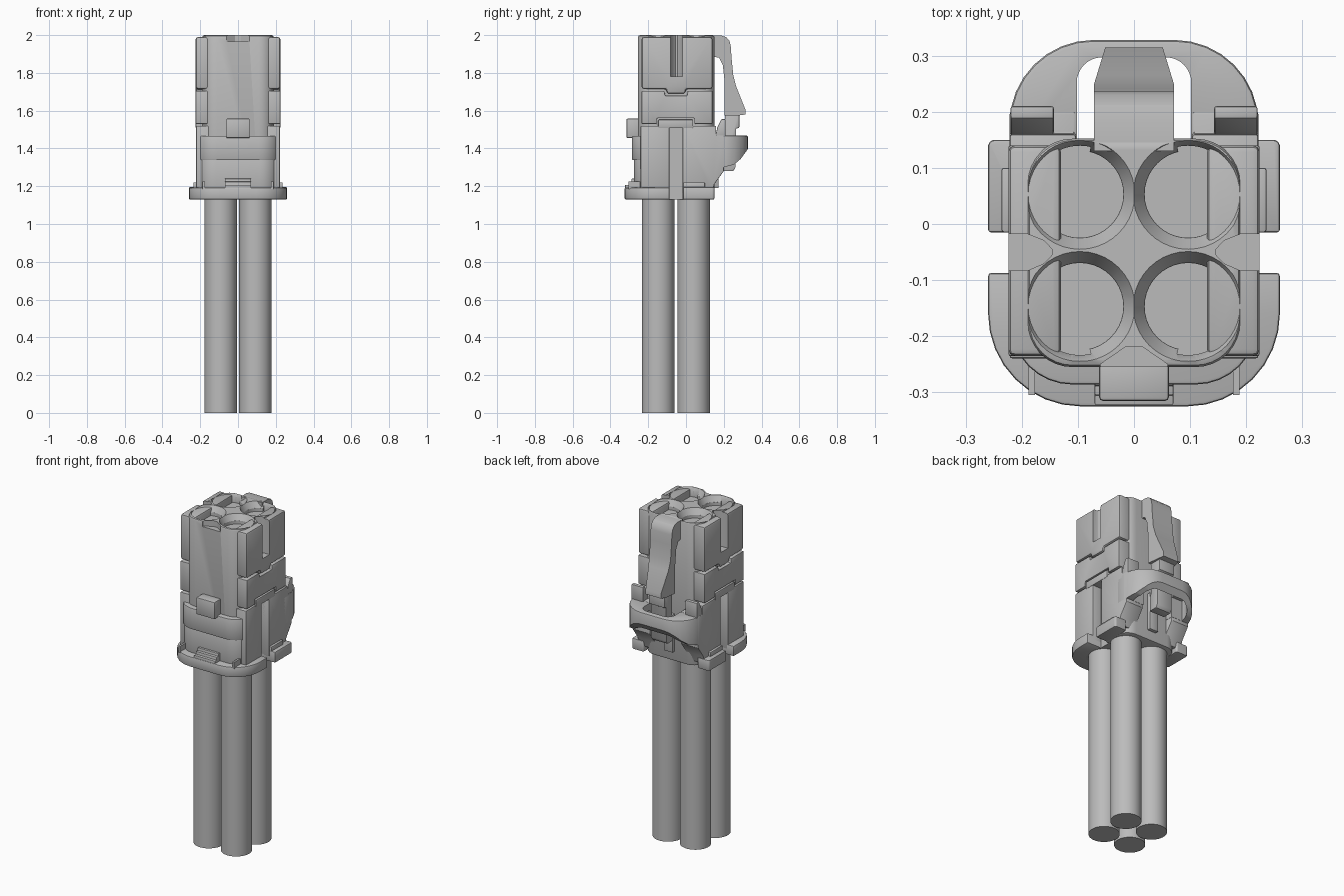
import bpy, bmesh, math
from mathutils import Vector

if "Cube" in bpy.data.objects:
    bpy.data.objects.remove(bpy.data.objects["Cube"], do_unlink=True)

grey = bpy.data.materials.new("plain_grey")
grey.use_nodes = True
COLOUR = (0.5, 0.5, 0.5, 1)
grey.diffuse_color = COLOUR
for node in grey.node_tree.nodes:
    if node.type == 'BSDF_PRINCIPLED':
        node.inputs["Base Color"].default_value = COLOUR
parts = []


def prism(name, pts, c0, c1, axis='z', bevel=0.0, keep=True):
    """Extrude a 2D outline along z (points are x, y) or along x (points are y, z)."""
    place = (lambda a, b, c: (a, b, c)) if axis == 'z' else (lambda a, b, c: (c, a, b))
    bm = bmesh.new()
    face = bm.faces.new([bm.verts.new(place(a, b, c0)) for a, b in pts])
    new = bmesh.ops.extrude_face_region(bm, geom=[face])["geom"]
    shift = Vector(place(0, 0, c1 - c0))
    bmesh.ops.translate(bm, vec=shift, verts=[v for v in new if isinstance(v, bmesh.types.BMVert)])
    bmesh.ops.recalc_face_normals(bm, faces=bm.faces)
    if bevel:
        sharp = [e for e in bm.edges if e.calc_face_angle(0) > math.radians(40)]
        bmesh.ops.bevel(bm, geom=sharp, offset=bevel, segments=2, profile=0.5,
                        affect='EDGES', clamp_overlap=True)
    mesh = bpy.data.meshes.new(name)
    bm.to_mesh(mesh)
    bm.free()
    mesh.materials.append(grey)
    ob = bpy.data.objects.new(name, mesh)
    bpy.context.collection.objects.link(ob)
    if keep:
        parts.append(ob)
    else:
        ob.hide_render = True
    return ob


def rounded(x0, x1, y0, y1, front, back):
    """Rectangle outline with separate radii for its front and back corners."""
    pts = []
    for cx, cy, r, start in ((x1, y1, back, 0), (x0, y1, back, 90), (x0, y0, front, 180), (x1, y0, front, 270)):
        sx, sy = (-1 if cx == x1 else 1), (-1 if cy == y1 else 1)
        if r == 0:
            pts.append((cx, cy))
            continue
        for i in range(9):
            a = math.radians(start + i * 90 / 8)
            pts.append((cx + sx * r + r * math.cos(a), cy + sy * r + r * math.sin(a)))
    return pts


def rect(x0, x1, y0, y1):
    return [(x0, y0), (x1, y0), (x1, y1), (x0, y1)]


def circle(cx, cy, r, n=40):
    return [(cx + r * math.cos(2 * math.pi * i / n), cy + r * math.sin(2 * math.pi * i / n)) for i in range(n)]


def cut(cutter, *targets):
    for target in targets:
        mod = target.modifiers.new("cut", 'BOOLEAN')
        mod.operation = 'DIFFERENCE'
        mod.solver = 'EXACT'
        mod.object = cutter
        bpy.context.view_layer.objects.active = target
        bpy.ops.object.modifier_apply(modifier=mod.name)
    bpy.data.objects.remove(cutter, do_unlink=True)


# Four wires
for sx, side in ((-1, "right"), (1, "left")):
    for y, row in ((-0.147, "front"), (0.04, "back")):
        prism(f"wire_{row}_{side}", circle(sx * 0.092, y, 0.086, 48), 0, 1.16)

# Housing core with sockets
core = prism("housing_core", rounded(-0.19, 0.19, -0.255, 0.152, 0.08, 0.08), 1.13, 2.0, bevel=0.012)
for sx in (-1, 1):
    for cy, sy in ((0.053, 1), (-0.147, -1)):
        cx = sx * 0.0965
        bore = prism("bore", circle(cx, cy, 0.0775), 1.945, 2.05, keep=False)
        cut(bore, core)
        # Flared mouth
        mouth = prism("mouth", circle(cx, cy, 0.078), 1.965, 2.01, keep=False)
        for v in mouth.data.vertices:
            if v.co.z > 2:
                v.co.x = cx + (v.co.x - cx) * 1.33
                v.co.y = cy + (v.co.y - cy) * 1.33
        cut(mouth, core)
        # Key recess facing the outer corner
        mid = math.atan2(sy, sx)
        arc = [mid + math.radians(a) for a in range(-58, 59, 4)]
        key = [(cx, cy)] + [(cx + 0.0865 * math.cos(a), cy + 0.0865 * math.sin(a)) for a in arc]
        cut(prism("key", key, 1.945, 2.05, keep=False), core)
cut(prism("front_notch", [(-0.06, -0.27), (0.06, -0.27), (0.06, -0.25), (0.015, -0.219), (-0.015, -0.219),
                          (-0.06, -0.25)], 1.965, 2.05, keep=False), core)

# Side panels, lower shells, slots, tabs and ears
for s, side in ((-1, "right"), (1, "left")):
    upper = prism("upper_panel_" + side,
                  [(-0.235, 1.715), (-0.105, 1.715), (-0.1, 1.69), (-0.005, 1.69), (0.0, 1.715),
                   (0.14, 1.715), (0.14, 1.99), (-0.235, 1.99)], s * 0.13, s * 0.224, 'x', 0.012)
    prism("middle_panel_" + side,
          [(-0.235, 1.53), (-0.155, 1.53), (-0.155, 1.56), (0.045, 1.56), (0.045, 1.53), (0.14, 1.53),
           (0.14, 1.705), (0.01, 1.705), (0.005, 1.68), (-0.11, 1.68), (-0.115, 1.705), (-0.235, 1.705)],
          s * 0.13, s * 0.224, 'x', 0.004)
    prism("side_catch_" + side, rect(-0.147, 0.037, 1.508, 1.552), s * 0.15, s * 0.224, 'x', 0.003)
    # Top slot with a rounded inner end
    slot = [(s * x, y) for x, y in ((0.26, -0.083), (0.19, -0.083), (0.16, -0.07), (0.146, -0.055),
                                   (0.146, -0.045), (0.16, -0.03), (0.19, -0.018), (0.26, -0.018))]
    cut(prism("slot", slot, 1.78, 2.1, keep=False), core, upper)
    cut(prism("groove", rect(-0.088, -0.018, 1.1, 1.508), s * 0.165, s * 0.3, 'x', keep=False), core)
    prism("lower_front_side_" + side, rect(-0.24, -0.087, 1.16, 1.52), s * 0.12, s * 0.222, 'x', 0.006)
    # Back columns with sloped feet
    prism("back_column_" + side,
          [(-0.018, 1.16), (0.14, 1.16), (0.15, 1.21), (0.2, 1.28), (0.2, 1.47), (0.16, 1.47),
           (0.16, 1.52), (-0.018, 1.52)], s * 0.103, s * 0.222, 'x', 0.005)
    prism("ear_" + side, [(0.155, 1.46), (0.21, 1.46), (0.21, 1.555), (0.188, 1.555), (0.165, 1.51)],
          s * 0.143, s * 0.22, 'x', 0.004)
    prism("back_tab_" + side, rounded(min(s * 0.18, s * 0.26), max(s * 0.18, s * 0.26), -0.015, 0.15, 0, 0.012),
          1.13, 1.195, bevel=0.005)
    prism("foot_rib_" + side, rect(-0.305, -0.24, 1.185, 1.225), s * 0.176, s * 0.188, 'x')
    prism("rib_gusset_" + side, rect(-0.015, 0.1, 1.185, 1.22), s * 0.21, s * 0.236, 'x', 0.004)

# Front shell, raised band and flange
prism("front_shell", rounded(-0.216, 0.216, -0.275, -0.09, 0.1, 0), 1.16, 1.36, bevel=0.005)
prism("front_band", rounded(-0.22, 0.22, -0.286, -0.09, 0.11, 0), 1.338, 1.467, bevel=0.006)
prism("front_flange", rounded(-0.26, 0.26, -0.325, -0.087, 0.165, 0), 1.13, 1.192, bevel=0.006)
prism("front_tab", rect(-0.315, -0.24, 1.455, 1.558), -0.062, 0.062, 'x', 0.006)
prism("front_step", [(-0.322, 1.18), (-0.322, 1.207), (-0.305, 1.207), (-0.305, 1.224), (-0.288, 1.224),
                     (-0.288, 1.24), (-0.25, 1.24), (-0.25, 1.18)], -0.07, 0.07, 'x', 0.002)

# Guard loop around the latch
loop = prism("guard_loop", rounded(-0.222, 0.222, 0.12, 0.328, 0, 0.15), 1.28, 1.468, bevel=0.008)
cut(prism("loop_opening", rounded(-0.102, 0.102, 0.05, 0.297, 0, 0.045), 1.2, 1.6, keep=False), loop)
cut(prism("loop_hollow", rounded(-0.175, 0.175, 0.201, 0.302, 0, 0.09), 1.2, 1.425, keep=False), loop)
cut(prism("loop_underside", [(0.1, 1.2), (0.4, 1.2), (0.4, 1.46), (0.33, 1.40), (0.29, 1.345),
                             (0.255, 1.315), (0.2, 1.30), (0.1, 1.30)], -0.4, 0.4, 'x', keep=False), loop)

# Latch arm hanging from the top of the back, narrowing at its grip
arm = prism("latch_arm",
            [(0.13, 1.998), (0.185, 1.998), (0.212, 1.99), (0.23, 1.97), (0.237, 1.94), (0.241, 1.88),
             (0.25, 1.79), (0.265, 1.73), (0.315, 1.605), (0.315, 1.58), (0.282, 1.575), (0.205, 1.575),
             (0.205, 1.75), (0.195, 1.84), (0.175, 1.88), (0.13, 1.89)], -0.071, 0.071, 'x')
for v in arm.data.vertices:
    if v.co.y > 0.25:
        v.co.x *= 1 - 0.28 * (v.co.y - 0.25) / 0.065
prism("latch_hook", [(0.205, 1.59), (0.282, 1.59), (0.282, 1.51), (0.265, 1.505), (0.262, 1.30),
                     (0.25, 1.28), (0.195, 1.28), (0.195, 1.36), (0.21, 1.40)], -0.052, 0.052, 'x', 0.003)
prism("back_ridge", rect(0.14, 0.172, 1.19, 1.42), -0.03, 0.03, 'x', 0.004)

# Smooth shading with crisp edges
bpy.ops.object.select_all(action='DESELECT')
for ob in parts:
    ob.select_set(True)
bpy.context.view_layer.objects.active = core
bpy.ops.object.shade_smooth_by_angle(angle=math.radians(30))
